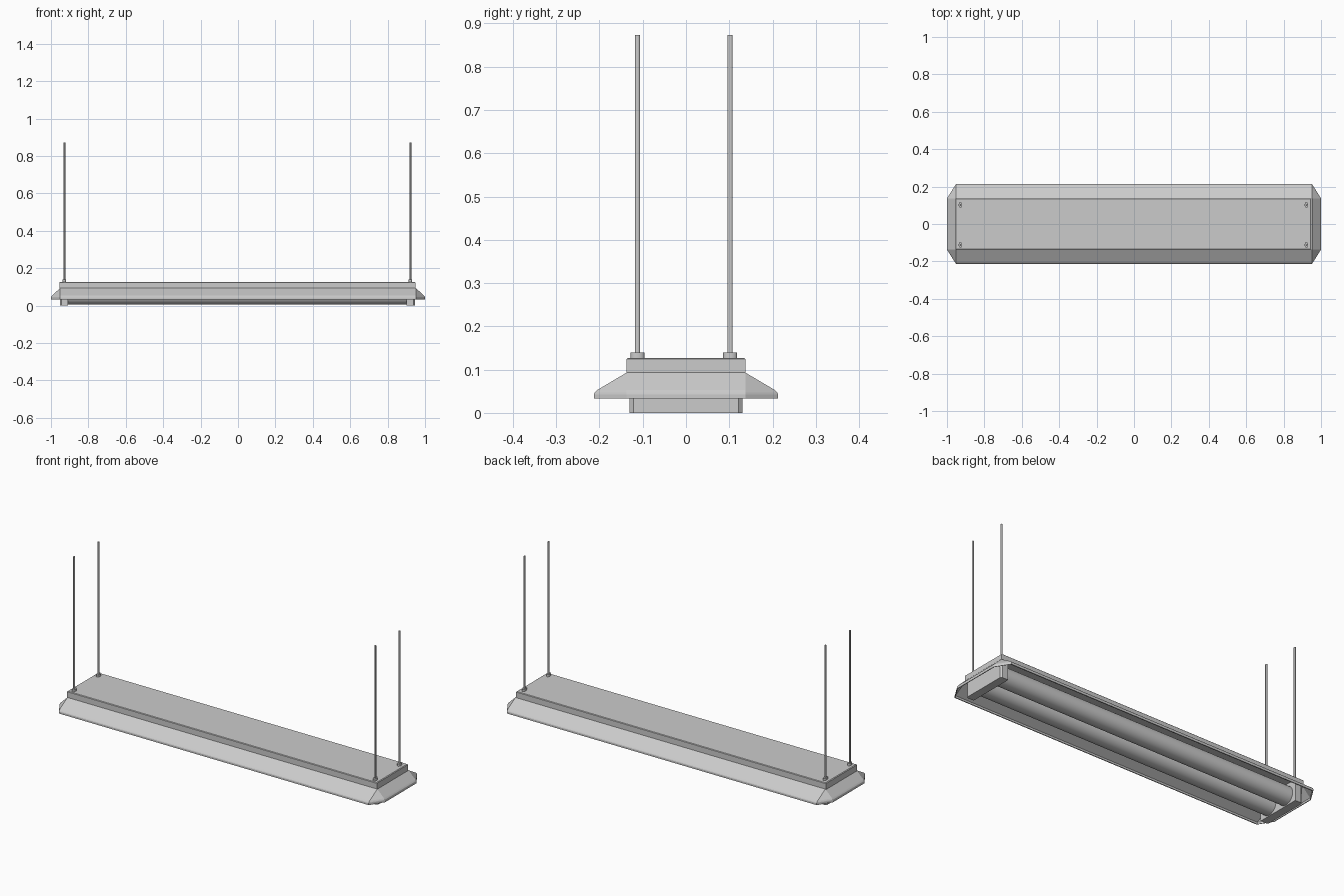
import bpy, bmesh, math

if "Cube" in bpy.data.objects:
    bpy.data.objects.remove(bpy.data.objects["Cube"])

CX = -0.003          # slight offset of the housing parts along x
HX, HY = 0.952, 0.137


def finish(name, bm, smooth=False):
    bmesh.ops.recalc_face_normals(bm, faces=bm.faces)
    mesh = bpy.data.meshes.new(name)
    bm.to_mesh(mesh)
    bm.free()
    ob = bpy.data.objects.new(name, mesh)
    bpy.context.collection.objects.link(ob)
    if smooth:
        bpy.ops.object.select_all(action='DESELECT')
        bpy.context.view_layer.objects.active = ob
        ob.select_set(True)
        bpy.ops.object.shade_smooth_by_angle(angle=math.radians(35))
    return ob


def loft(name, rings, closed=False):
    """Skin rings of vertices; cap the ends or join them into a closed loop."""
    bm = bmesh.new()
    vs = [[bm.verts.new(p) for p in r] for r in rings]
    pairs = list(zip(vs, vs[1:])) + ([(vs[-1], vs[0])] if closed else [])
    n = len(rings[0])
    for a, b in pairs:
        for i in range(n):
            j = (i + 1) % n
            bm.faces.new((a[i], a[j], b[j], b[i]))
    if not closed:
        bm.faces.new(vs[0])
        bm.faces.new(vs[-1])
    bmesh.ops.remove_doubles(bm, verts=bm.verts, dist=1e-5)
    return finish(name, bm)


def rect(hx, hy, z):
    return [(CX + sx * hx, sy * hy, z) for sx, sy in ((-1, -1), (1, -1), (1, 1), (-1, 1))]


def octagon(ox, oy, z):
    """Housing outline pushed out by ox, oy with clipped corners."""
    x, y, X, Y = HX, HY, HX + ox, HY + oy
    return [(px, py, z) for px, py in ((-x, -Y), (x, -Y), (X, -y), (X, y),
                                       (x, Y), (-x, Y), (-X, y), (-X, -y))]


def cylinder(name, r, length, loc, axis='Z', scale=(1, 1), sides=32):
    bm = bmesh.new()
    bmesh.ops.create_cone(bm, cap_ends=True, segments=sides, radius1=r, radius2=r, depth=length)
    for v in bm.verts:
        x, y, z = v.co
        v.co = (z, x, y) if axis == 'X' else (x * scale[0], y * scale[1], z)
    ob = finish(name, bm, smooth=True)
    ob.location = loc
    return ob


# Housing: shallow tray, open underneath
loft("housing", [rect(HX - .004, HY - .003, .127), rect(HX, HY, .124), rect(HX, HY, .09),
                 rect(HX - .006, HY - .005, .09), rect(HX - .006, HY - .005, .118)])

# Flared reflector skirt with clipped corners
outer = [(0.0005, 0.0005, .093), (.042, .068, .053), (.047, .074, .047), (.048, .076, .043), (.048, .076, .033)]
inner = [(.044, .071, .033), (.043, .070, .043), (.0003, .0003, .086)]
loft("reflector_skirt", [octagon(*p) for p in outer + inner], closed=True)

# Fluorescent tubes
for side, sy in (("front", -1), ("back", 1)):
    cylinder(f"{side}_tube", .05, 1.84, (CX, -.003 + sy * .063, .055), 'X')

# Lamp holders at both ends, outer corners clipped
for end, sx in (("left", -1), ("right", 1)):
    prof = [(.905, -.130), (.942, -.130), (.950, -.121), (.950, .121), (.942, .130), (.905, .130)]
    loft(f"{end}_lamp_holder", [[(CX + sx * x, y, z) for x, y in prof] for z in (0, .12)])

# Hanging rods and their collars
for end, sx in (("left", -1), ("right", 1)):
    for side, sy in (("front", -1), ("back", 1)):
        x, y = CX + sx * .925, -.005 + sy * .107
        cylinder(f"{end}_{side}_rod", .006, .753, (x, y, .4965), scale=(.75, 1), sides=16)
        cylinder(f"{end}_{side}_collar", .016, .014, (x, y, .132), scale=(.6, 1), sides=20)
